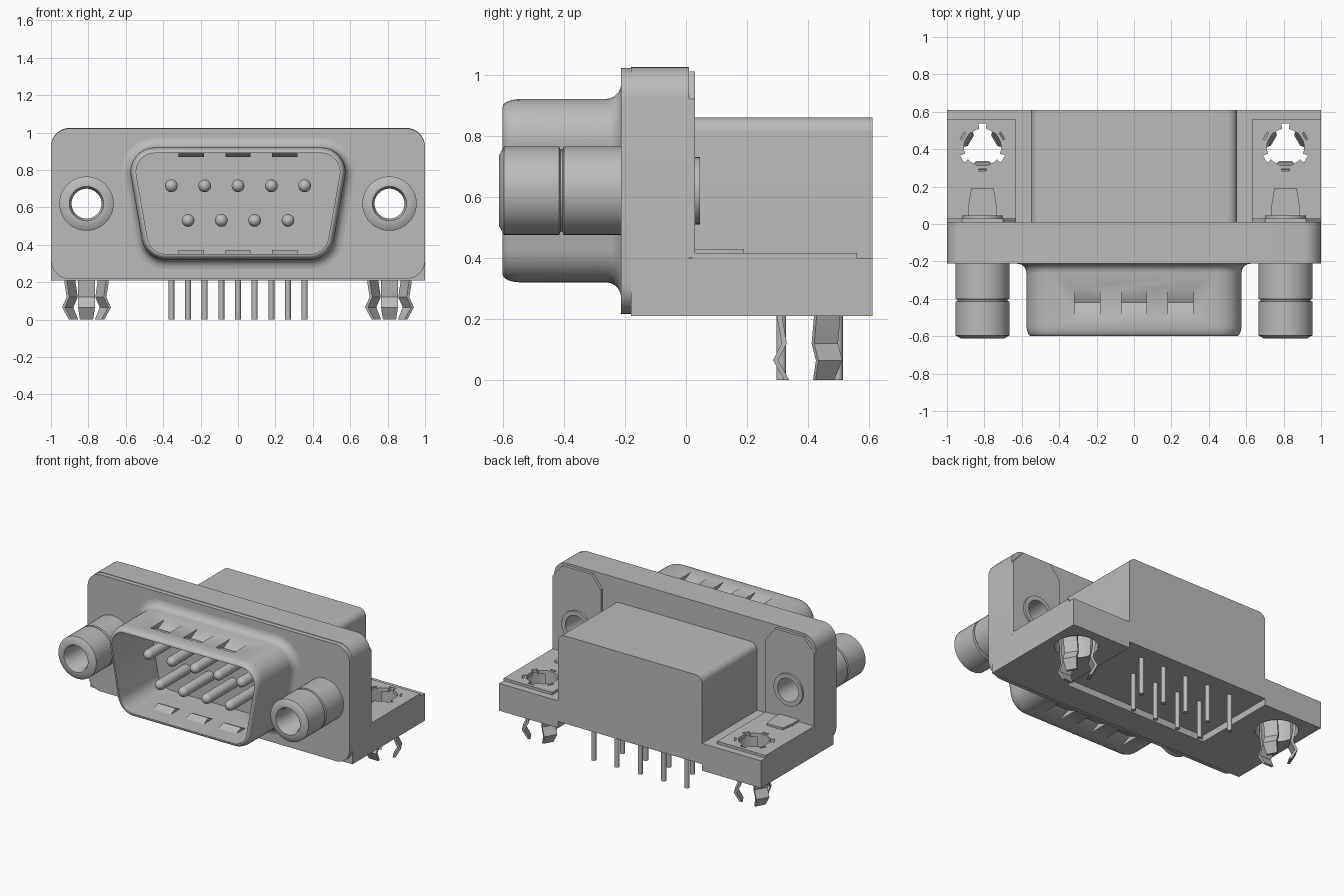
import bpy, bmesh, math
from mathutils import Vector

cube = bpy.data.objects.get("Cube")
if cube:
    bpy.data.objects.remove(cube, do_unlink=True)

grey = bpy.data.materials.new("light grey")
grey.use_nodes = True
COL = (0.5, 0.5, 0.5, 1)
grey.diffuse_color = COL
grey.node_tree.nodes["Principled BSDF"].inputs["Base Color"].default_value = COL
parts = []


def finish(name, bm):
    bmesh.ops.recalc_face_normals(bm, faces=bm.faces[:])
    me = bpy.data.meshes.new(name)
    bm.to_mesh(me)
    bm.free()
    me.materials.append(grey)
    ob = bpy.data.objects.new(name, me)
    bpy.context.collection.objects.link(ob)
    parts.append(ob)
    return ob


def place(p, axis, t):
    """2D point to 3D, with t along the extrusion axis."""
    return {"x": (t, p[0], p[1]), "y": (p[0], t, p[1]), "z": (p[0], p[1], t)}[axis]


def loft(bm, rings, loop=False):
    """Bridge rings of 3D points; cap the ends unless looped."""
    vs = [[bm.verts.new(p) for p in r] for r in rings]
    n = len(vs[0])
    for k in range(len(vs) if loop else len(vs) - 1):
        a, b = vs[k], vs[(k + 1) % len(vs)]
        for i in range(n):
            bm.faces.new((a[i], a[(i + 1) % n], b[(i + 1) % n], b[i]))
    if not loop:
        bm.faces.new(vs[0])
        bm.faces.new(vs[-1][::-1])


def prisms(name, items):
    """One object from several extruded outlines (points, axis, from, to)."""
    bm = bmesh.new()
    for pts, axis, a, b in items:
        loft(bm, [[place(p, axis, t) for p in pts] for t in (a, b)])
    return finish(name, bm)


def rect(x0, x1, y0, y1):
    return [(x0, y0), (x1, y0), (x1, y1), (x0, y1)]


def circle(cx, cy, r, n=40):
    return [(cx + r * math.cos(2 * math.pi * i / n), cy + r * math.sin(2 * math.pi * i / n)) for i in range(n)]


def rounded(corners, offset=0, seg=8):
    """Counter-clockwise outline with (x, y, radius) corners, grown by offset."""
    out = []
    n = len(corners)
    for i, (x, y, r) in enumerate(corners):
        p = Vector((x, y))
        if r == 0:
            out.append((x, y))
            continue
        d0 = (p - Vector(corners[i - 1][:2])).normalized()
        d1 = (Vector(corners[(i + 1) % n][:2]) - p).normalized()
        turn = math.acos(d0.dot(d1))
        c = p - d0 * r * math.tan(turn / 2) + Vector((-d0.y, d0.x)) * r
        start = math.atan2(-d0.x, d0.y)
        for k in range(seg + 1):
            a = start + turn * k / seg
            out.append((c.x + (r + offset) * math.cos(a), c.y + (r + offset) * math.sin(a)))
    return out


def lathe_y(name, profile, x, z, n=40):
    """Closed (radius, y) profile spun round an axis along y."""
    bm = bmesh.new()
    loft(bm, [[(cx, y, cz) for cx, cz in circle(x, z, r, n)] for r, y in profile], r_loop(profile))
    return finish(name, bm)


def r_loop(profile):
    return profile[0][0] > 0.05   # hollow profiles close on themselves


def cut(targets, cutter):
    for ob in targets:
        m = ob.modifiers.new("cut", "BOOLEAN")
        m.operation, m.solver, m.object = "DIFFERENCE", "EXACT", cutter
        bpy.context.view_layer.objects.active = ob
        bpy.ops.object.modifier_apply(modifier=m.name)
    parts.remove(cutter)
    bpy.data.objects.remove(cutter, do_unlink=True)


SX, SZ = 0.81, 0.62      # screw axis
HY = 0.41                # board lock hole

# Housing: flange, centre block and side wings
flange = prisms("housing_flange", [(rounded(
    [(-1, 0.21, 0), (1, 0.21, 0), (1, 1.025, 0.1), (-1, 1.025, 0.1)]), "y", -0.18, 0.01)])
prisms("centre_block", [(rounded(
    [(-0.55, 0.255, 0), (0.55, 0.255, 0), (0.55, 0.86, 0.05), (-0.55, 0.86, 0.05)]), "y", 0.0, 0.61)])
wings = prisms("side_wings", [(rect(*sorted((s * 0.55, s)), 0.21, 0.398), "y", 0.0, 0.61) for s in (1, -1)])

# Front metal plate
plate = prisms("front_plate", [(rounded(
    [(-1, 0.217, 0.1), (1, 0.217, 0.1), (1, 1.022, 0.1), (-1, 1.022, 0.1)]), "y", -0.212, -0.18)])

# Mounting brackets: upright sheet and foot sheet on each side
uprights, feet = [], []
for s in (1, -1):
    sheet = [(0.63, 0.4), (1, 0.4), (1, 0.92), (0.92, 1.01), (0.7, 1.01), (0.63, 0.92)]
    uprights.append(([(s * x, z) for x, z in sheet], "y", 0.005, 0.03))
    feet.append((rect(*sorted((s * 0.63, s)), 0.02, 0.56), "z", 0.39, 0.416))
uprights = prisms("bracket_uprights", uprights)
feet = prisms("bracket_feet", feet)
prisms("bracket_tabs", [([(s * SX - 0.075, 0.025), (s * SX + 0.075, 0.025), (s * SX + 0.075, 0.1),
    (s * SX + 0.06, 0.19), (s * SX - 0.06, 0.19), (s * SX - 0.075, 0.1)], "z", 0.41, 0.43) for s in (1, -1)])

# Holes for screws and board locks
cut([flange, plate, uprights], prisms("screw_cutter", [(circle(s * SX, SZ, 0.105), "y", -0.4, 0.3) for s in (1, -1)]))
cut([wings], prisms("lock_cutter", [(circle(s * SX, HY, 0.135), "z", 0.1, 0.6) for s in (1, -1)]))
star = []
for i in range(6):
    for da, r in ((-20, 0.1), (-10, 0.1), (-10, 0.128), (10, 0.128), (10, 0.1), (20, 0.1)):
        a = math.radians(30 + 60 * i + da)
        star.append((r * math.cos(a), r * math.sin(a)))
cut([feet], prisms("star_cutter", [([(s * SX + x, HY + y) for x, y in star], "z", 0.3, 0.5) for s in (1, -1)]))

# D-shaped shell with flared base and rolled front edge
D = [(-0.494, 0.32, 0.13), (0.494, 0.32, 0.13), (0.6, 0.92, 0.13), (-0.6, 0.92, 0.13)]
prof = [(-0.03, -0.178), (0.05, -0.178)]
for k in range(6):
    a = math.radians(18 * k)
    prof.append((0.05 * (1 - math.sin(a)), -0.262 + 0.05 * math.cos(a)))
for k in range(7):
    a = math.radians(15 * k)
    prof.append((-0.025 * (1 - math.cos(a)), -0.54 - 0.06 * math.sin(a)))
prof.append((-0.03, -0.6))
bm = bmesh.new()
loft(bm, [[(x, y, z) for x, z in rounded(D, o)] for o, y in prof], True)
shell = finish("connector_shell", bm)
cut([plate], prisms("shell_cutter", [(rounded(D, -0.015), "y", -0.3, -0.1)]))

# Dimples pressed into the top and bottom of the shell
def vee(name, top, low):
    items = []
    for x in (-0.25, 0, 0.25):
        for flip in (False, True):
            tri = [(-0.335, top), (-0.42, low), (-0.515, top)]
            items.append(([(y, 1.24 - z if flip else z) for y, z in tri], "x", x - 0.068, x + 0.068))
    return prisms(name, items)

bumps = vee("shell_dimples", 0.908, 0.868)
cut([shell, bumps], vee("dimple_cutter", 0.926, 0.885))

# Contact pins in front, solder tails below
for row, (z, count, ty) in enumerate(((0.715, 5, 0.497), (0.53, 4, 0.312))):
    tails = []
    for i in range(count):
        x = (i - (count - 1) / 2) * 0.178
        tip = [(0.034 * math.cos(math.radians(a)), -0.466 - 0.034 * math.sin(math.radians(a))) for a in (0, 25, 50, 70, 85)]
        lathe_y(f"contact_pin_{row}_{i}", [(0.034, -0.17)] + tip, x, z, 20)
        tails.append((circle(x, ty, 0.016, 12), "z", 0, 0.27))
    prisms(("rear_tails", "front_tails")[row], tails)

# Threaded standoffs running through the flange
for s, side in ((1, "left"), (-1, "right")):
    lathe_y(f"{side}_standoff", [(0.08, 0.045), (0.08, -0.585), (0.092, -0.612), (0.115, -0.612),
        (0.145, -0.595), (0.145, -0.415), (0.134, -0.411), (0.134, -0.404), (0.145, -0.4),
        (0.145, -0.21), (0.11, -0.21), (0.11, 0.045)], s * SX, SZ)

    # Three bent spring prongs per board lock
    bm = bmesh.new()
    path = [(0.098, 0.414), (0.094, 0.2), (0.08, 0.12), (0.108, 0.065), (0.072, 0.0)]
    for ang in (-90, 30, 150):
        d = Vector((math.cos(math.radians(ang)), math.sin(math.radians(ang)), 0))
        t = Vector((-d.y, d.x, 0))
        rings = []
        for k, (r, z) in enumerate(path):
            w = 0.045 if k < 4 else 0.035
            c = Vector((s * SX, HY, z))
            rings.append([c + d * (r + dr) + t * dw for dr, dw in ((0, -w), (0.017, -w), (0.017, w), (0, w))])
        loft(bm, rings)
    finish(f"{side}_board_lock", bm)

# Smooth curved walls, keep edges sharp
bpy.ops.object.select_all(action="DESELECT")
for ob in parts:
    ob.select_set(True)
bpy.context.view_layer.objects.active = parts[0]
bpy.ops.object.shade_smooth_by_angle(angle=math.radians(32))
